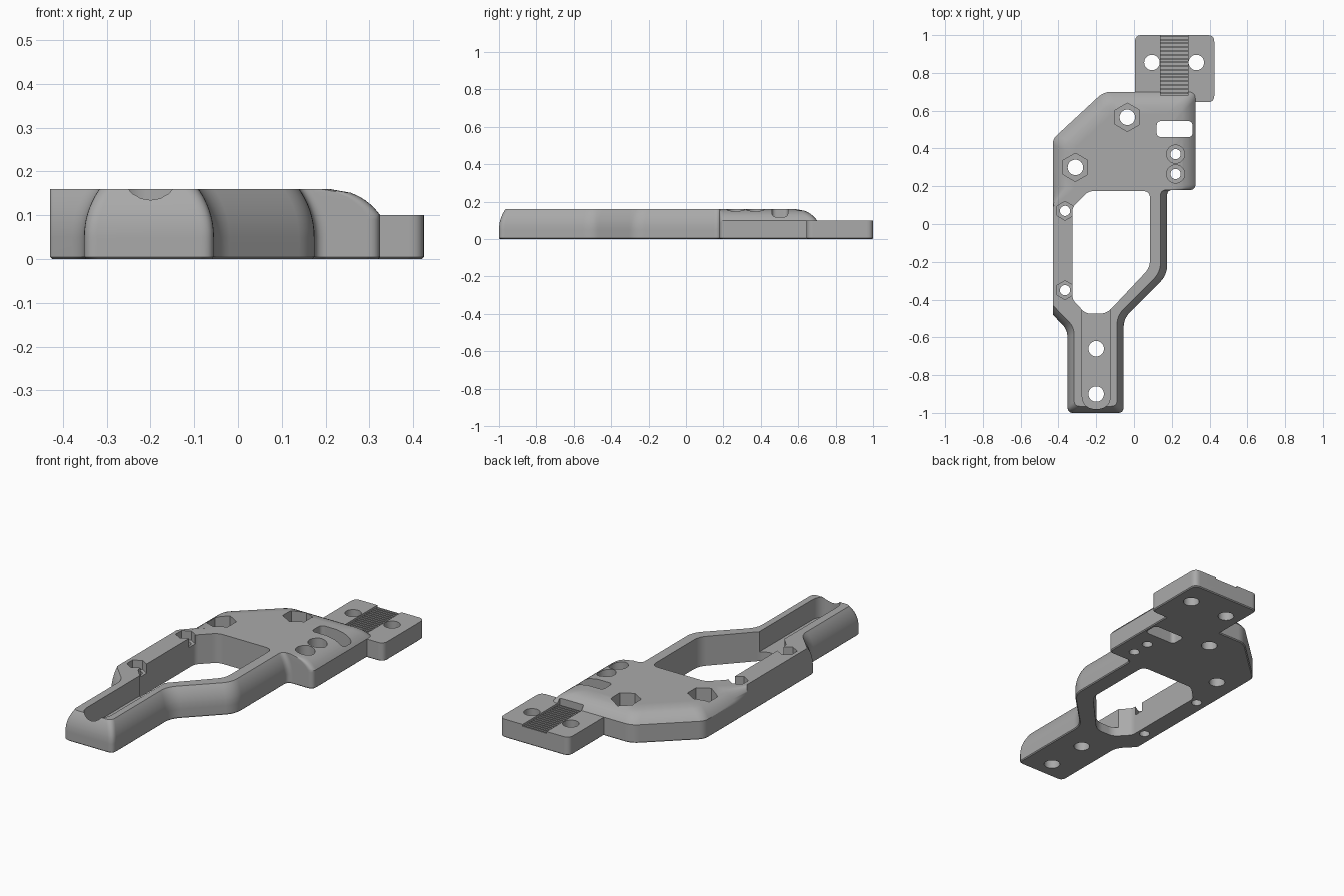
import bpy, bmesh, math
from mathutils import Vector

cube = bpy.data.objects.get("Cube")
if cube:
    bpy.data.objects.remove(cube, do_unlink=True)

grey = bpy.data.materials.new("plain_grey")
grey.use_nodes = True
GREY = (0.4, 0.4, 0.4, 1)
grey.diffuse_color = GREY
grey.node_tree.nodes["Principled BSDF"].inputs["Base Color"].default_value = GREY

TOP, TAB_TOP, THROUGH = 0.16, 0.1, (-0.1, 0.3)


# Edge styles: inset of an outline edge as a function of height
def flat(z):
    return 0


def narrow(z):
    return 0.19 - math.sqrt(0.19**2 - max(z - 0.05, 0)**2)


def wide(z):
    return 0 if z <= TAB_TOP else 0.115 - math.sqrt(0.14**2 - (z - 0.02)**2)


def ring(corners, z, base=0, steps=6):
    """Offset every edge by its style, then round every corner."""
    n = len(corners)
    pts = [Vector(c[:2]) for c in corners]
    normals = []
    for i in range(n):
        d = (pts[(i + 1) % n] - pts[i]).normalized()
        normals.append(Vector((-d.y, d.x)))
    moved = []
    for i in range(n):
        n1, n2 = normals[i - 1], normals[i]
        a, b = (corners[k][3](z) + base for k in (i - 1, i))
        det = n1.cross(n2)
        if abs(det) < 0.001:
            moved.append(pts[i] + n1 * min(a, b))
        else:
            moved.append(pts[i] + Vector((a * n2.y - b * n1.y, b * n1.x - a * n2.x)) / det)
    out = []
    for i in range(n):
        p, setback = moved[i], corners[i][2]
        if not setback:
            out.append(p.to_3d() + Vector((0, 0, z)))
            continue
        a = p + (moved[i - 1] - p).normalized() * setback
        b = p + (moved[(i + 1) % n] - p).normalized() * setback
        for s in range(steps + 1):
            t = s / steps
            q = a * (1 - t)**2 + p * (2 * t * (1 - t)) + b * t**2
            out.append(Vector((q.x, q.y, z)))
    return out


def loft(name, rings):
    bm = bmesh.new()
    loops = [[bm.verts.new(p) for p in r] for r in rings]
    n = len(loops[0])
    for lo, hi in zip(loops, loops[1:]):
        for i in range(n):
            j = (i + 1) % n
            bm.faces.new((lo[i], lo[j], hi[j], hi[i]))
    bm.faces.new(loops[0][::-1])
    bm.faces.new(loops[-1])
    bmesh.ops.recalc_face_normals(bm, faces=bm.faces)
    mesh = bpy.data.meshes.new(name)
    bm.to_mesh(mesh)
    bm.free()
    mesh.materials.append(grey)
    obj = bpy.data.objects.new(name, mesh)
    bpy.context.collection.objects.link(obj)
    return obj


def prism(name, corners, z0, z1):
    corners = [(*c, flat) for c in corners]
    return loft(name, [ring(corners, z) for z in (z0, z1)])


def box_corners(x0, y0, x1, y1, r):
    return [(x0, y0, r), (x1, y0, r), (x1, y1, r), (x0, y1, r)]


def disc(name, x, y, r, z0, z1, sides=32):
    pts = [(x + r * math.sin(-math.tau * i / sides), y + r * math.cos(math.tau * i / sides))
           for i in range(sides)]
    return loft(name, [[Vector((*p, z)) for p in pts] for z in (z0, z1)])


def combine(target, other, operation):
    other.hide_render = True
    mod = target.modifiers.new("bool", 'BOOLEAN')
    mod.operation, mod.object, mod.solver = operation, other, 'EXACT'
    bpy.context.view_layer.objects.active = target
    bpy.ops.object.modifier_apply(modifier=mod.name)
    bpy.data.objects.remove(other, do_unlink=True)


# Main plate: x, y, corner setback, style of the edge that follows
outline = [
    (-0.352, -1, 0.03, narrow), (-0.055, -1, 0.03, narrow), (-0.055, -0.5, 0.05, narrow),
    (0.175, -0.27, 0.05, narrow), (0.175, 0.18, 0.03, flat), (0.325, 0.18, 0.03, wide),
    (0.325, 0.7, 0.04, wide), (-0.16, 0.7, 0.04, wide), (-0.43, 0.45, 0.03, wide),
    (-0.43, 0.19, 0, wide), (-0.43, 0.09, 0, flat), (-0.43, -0.48, 0.01, narrow),
    (-0.352, -0.56, 0.04, narrow)]
levels = [0.005, 0.05, 0.065, 0.08, 0.09] + [TAB_TOP + 0.06 * i / 7 for i in range(8)]
body = loft("frame_plate", [ring(outline, 0, 0.005)] + [ring(outline, z) for z in levels])

# Mounting tab at the back
tab_corners = [(*c, flat) for c in box_corners(0.005, 0.645, 0.425, 1, 0.035)]
tab = loft("mounting_tab", [ring(tab_corners, 0, 0.005), ring(tab_corners, 0.005),
                            ring(tab_corners, TAB_TOP)])
combine(body, tab, 'UNION')

# Large window
window = [(-0.325, -0.4, 0.02), (-0.255, -0.475, 0.03), (-0.145, -0.475, 0.04),
          (0.085, -0.23, 0.04), (0.085, 0.175, 0.04), (-0.24, 0.175, 0.03), (-0.325, 0.09, 0.02)]
cutters = [prism("window_cutter", window, *THROUGH)]

# Channel along the handle
cutters.append(prism("channel_cutter", [(-0.275, -0.98, 0.075), (-0.125, -0.98, 0.075),
                                        (-0.125, -0.42, 0), (-0.275, -0.42, 0)], 0.05, 0.3))

# Slot in the plate
cutters.append(prism("slot_cutter", box_corners(0.12, 0.46, 0.31, 0.545, 0.025), *THROUGH))

# Plain holes in the handle and tab
for x, y in ((-0.2, -0.66), (-0.2, -0.9), (0.095, 0.855), (0.33, 0.855)):
    cutters.append(disc("hole_cutter", x, y, 0.041, *THROUGH))

# Recessed holes: x, y, hole radius, recess radius, recess floor, recess sides
for x, y, r, big, floor, sides in (
        (-0.035, 0.565, 0.041, 0.075, 0.08, 6), (-0.31, 0.3, 0.041, 0.075, 0.08, 6),
        (-0.365, 0.07, 0.027, 0.05, 0.11, 6), (-0.365, -0.35, 0.027, 0.05, 0.11, 6),
        (0.22, 0.37, 0.027, 0.048, 0.1, 32), (0.22, 0.265, 0.027, 0.048, 0.1, 32)):
    cutters.append(disc("hole_cutter", x, y, r, *THROUGH))
    cutters.append(disc("recess_cutter", x, y, big, floor, 0.3, sides))

# Toothed strip on the tab
teeth = 17
profile = [(1.02, 0.3), (0.68, 0.3)]
for i in range(teeth):
    y = 0.68 + 0.02 * i
    profile += [(y, 0.08), (y + 0.012, 0.08), (y + 0.0121, 0.09), (y + 0.0199, 0.09)]
profile.append((1.02, 0.08))
cutters.append(loft("teeth_cutter", [[Vector((x, y, z)) for y, z in profile]
                                     for x in (0.14, 0.285)]))

for cutter in cutters:
    combine(body, cutter, 'DIFFERENCE')

# Smooth rounded edges, keep crisp corners
bpy.ops.object.select_all(action='DESELECT')
body.select_set(True)
bpy.context.view_layer.objects.active = body
bpy.ops.object.shade_smooth_by_angle(angle=math.radians(28))
weighted = body.modifiers.new("weighted_normals", 'WEIGHTED_NORMAL')
weighted.keep_sharp = True
